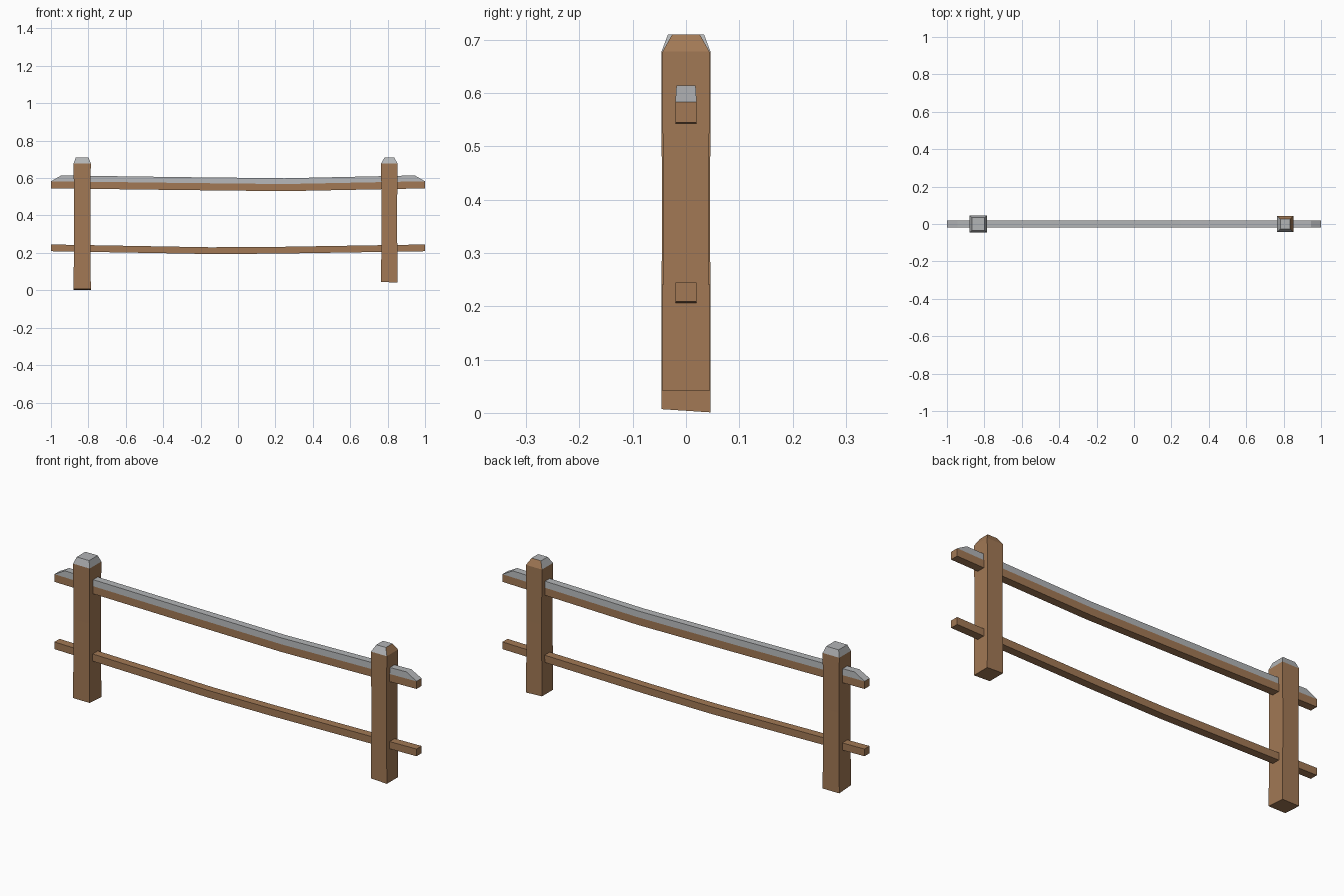
import bpy
import bmesh

cube = bpy.data.objects.get("Cube")
if cube:
    bpy.data.objects.remove(cube, do_unlink=True)


def material(name, rgb):
    mat = bpy.data.materials.new(name)
    mat.use_nodes = True
    mat.diffuse_color = (*rgb, 1)
    mat.node_tree.nodes["Principled BSDF"].inputs["Base Color"].default_value = (*rgb, 1)
    return mat


wood = material("brown wood", (0.36, 0.19, 0.09))
snow = material("grey snow", (0.45, 0.46, 0.47))


def loft(name, rings, mats, paint=None):
    """Skin a list of four-cornered rings, capping both ends."""
    bm = bmesh.new()
    loops = [[bm.verts.new(p) for p in ring] for ring in rings]
    for a, b in zip(loops, loops[1:]):
        for i in range(4):
            j = (i + 1) % 4
            bm.faces.new((a[i], a[j], b[j], b[i]))
    bm.faces.new(loops[0][::-1])
    bm.faces.new(loops[-1])
    bmesh.ops.recalc_face_normals(bm, faces=bm.faces)
    bm.normal_update()
    for face in bm.faces:
        face.material_index = paint(face) if paint else 0
    mesh = bpy.data.meshes.new(name)
    bm.to_mesh(mesh)
    bm.free()
    for mat in mats:
        mesh.materials.append(mat)
    obj = bpy.data.objects.new(name, mesh)
    bpy.context.collection.objects.link(obj)
    return obj


CORNERS = ((-1, -1), (1, -1), (1, 1), (-1, 1))
SHOULDER, TOP = 0.678, 0.71


def post(name, cx, half, bottom, tilt_x, tilt_y, top_half, bare_chamfers):
    """Square post with a slight waist, an uneven foot and a chamfered top."""
    def ring(hx, hy, z):
        return [(cx + sx * hx, sy * hy, z) for sx, sy in CORNERS]

    foot = [(cx + sx * half, sy * half, bottom + sx * tilt_x + sy * tilt_y)
            for sx, sy in CORNERS]
    rings = [foot, ring(half * 0.94, half * 0.985, 0.4),
             ring(half, half, SHOULDER), ring(top_half, top_half, TOP)]

    def paint(face):
        if face.calc_center_median().z < SHOULDER:
            return 0
        bare = bare_chamfers and max(face.normal.x, face.normal.y) > 0.3
        return 0 if bare else 1

    return loft(name, rings, (wood, snow), paint)


post("right_post", -0.833, 0.046, 0.004, 0, -0.003, 0.034, False)
post("left_post", 0.809, 0.044, 0.043, -0.002, 0, 0.026, True)


def beam(name, path, low, high, width, top_width, mat, inset=0):
    """Sagging bar along x; low and high are offsets from the path height."""
    rings = []
    for x, z in path:
        top_x = x - inset * x if abs(x) == 1 else x
        rings.append([(x, -width, z + low), (x, width, z + low),
                      (top_x, top_width, z + high), (top_x, -top_width, z + high)])
    return loft(name, rings, (mat,))


# Sagging rails, the upper one carrying a strip of snow
upper_path = ((-1, 0.583), (-0.3, 0.574), (0.25, 0.568), (1, 0.583))
lower_path = ((-1, 0.245), (-0.15, 0.23), (0.2, 0.232), (1, 0.245))
beam("upper_rail", upper_path, -0.038, 0, 0.02, 0.02, wood)
beam("upper_rail_snow", upper_path, 0, 0.031, 0.02, 0.018, snow, inset=0.055)
beam("lower_rail", lower_path, -0.036, 0, 0.02, 0.02, wood)
